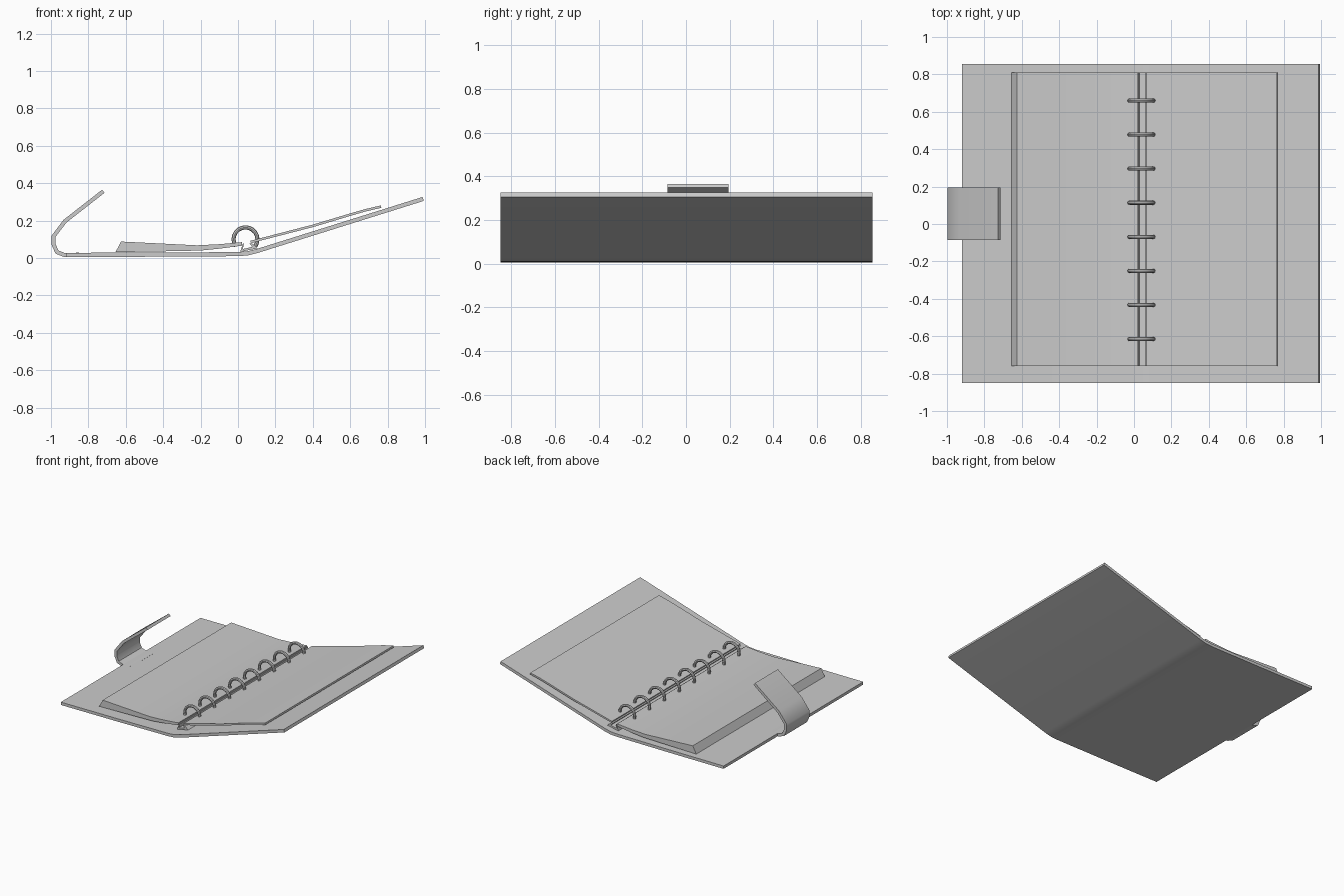
import bpy, bmesh, math
from mathutils import Vector

cube = bpy.data.objects.get("Cube")
if cube:
    bpy.data.objects.remove(cube, do_unlink=True)

grey = bpy.data.materials.new("plain grey")
grey.use_nodes = True
colour = (0.6, 0.6, 0.6, 1)
grey.diffuse_color = colour
grey.node_tree.nodes["Principled BSDF"].inputs["Base Color"].default_value = colour


def finish(name, bm):
    bmesh.ops.recalc_face_normals(bm, faces=bm.faces)
    mesh = bpy.data.meshes.new(name)
    bm.to_mesh(mesh)
    bm.free()
    mesh.materials.append(grey)
    obj = bpy.data.objects.new(name, mesh)
    bpy.context.collection.objects.link(obj)
    bpy.ops.object.select_all(action="DESELECT")
    obj.select_set(True)
    bpy.context.view_layer.objects.active = obj
    bpy.ops.object.shade_smooth_by_angle(angle=math.radians(40))
    return obj


def extrude_profile(name, profile, y0, y1):
    """Sweep an x-z outline along y."""
    bm = bmesh.new()
    face = bm.faces.new([bm.verts.new((x, y0, z)) for x, z in profile])
    out = bmesh.ops.extrude_face_region(bm, geom=[face])
    verts = [g for g in out["geom"] if isinstance(g, bmesh.types.BMVert)]
    bmesh.ops.translate(bm, verts=verts, vec=(0, y1 - y0, 0))
    return finish(name, bm)


def band(path, thickness):
    """Closed outline of an even thickness around an x-z centre line."""
    pts = [Vector(p) for p in path]
    sides = [[], []]
    for i, p in enumerate(pts):
        a = (p - pts[i - 1]).normalized() if i else (pts[1] - p).normalized()
        b = (pts[i + 1] - p).normalized() if i < len(pts) - 1 else a
        t = (a + b).normalized()
        n = Vector((-t.y, t.x)) * thickness / 2 / max(t.dot(a), 0.5)
        sides[0].append(p + n)
        sides[1].append(p - n)
    return sides[0] + sides[1][::-1]


# Cover, bent at the spine
cover = [(-0.92, 0.017), (-0.45, 0.018), (0, 0.021), (0.05, 0.025), (0.1, 0.037), (0.99, 0.316)]
extrude_profile("cover", band(cover, 0.022), -0.85, 0.855)

# Closing strap, curled over the left edge
strap = [(-0.72, 0.357), (-0.925, 0.197), (-0.987, 0.115), (-0.987, 0.075),
         (-0.968, 0.032), (-0.93, 0.017), (-0.85, 0.018)]
extrude_profile("strap", band(strap, 0.021), -0.085, 0.195)

# Thick page stack on the left, thin one on the right
left_pages = [(-0.655, 0.032), (-0.625, 0.088), (-0.42, 0.078), (-0.22, 0.068), (-0.1, 0.074),
              (0.022, 0.085), (0.02, 0.066), (-0.1, 0.05), (-0.2, 0.04), (-0.4, 0.036)]
extrude_profile("left_pages", left_pages, -0.76, 0.81)
right_pages = [(0.068, 0.086), (0.4, 0.172), (0.6, 0.232), (0.68, 0.255), (0.765, 0.275)]
extrude_profile("right_pages", band(right_pages, 0.013), -0.76, 0.81)

# Open metal channel holding the rings
channel = [(0.012, 0.033), (0.026, 0.078), (0.032, 0.078), (0.026, 0.048),
           (0.076, 0.06), (0.062, 0.076), (0.07, 0.084), (0.105, 0.052)]
extrude_profile("ring_channel", channel, -0.76, 0.81)

# Eight open rings
RING_SPAN, SIDES, STEPS, TUBE = 1.275, 8, 14, 0.011
for i in range(8):
    y = -0.615 + RING_SPAN * i / 7
    bm = bmesh.new()
    loops = []
    for s in range(STEPS + 1):
        a = math.radians(-35 + 250 * s / STEPS)
        loop = []
        for k in range(SIDES):
            b = math.tau * k / SIDES
            r = 0.064 + TUBE * math.cos(b)
            loop.append(bm.verts.new((0.04 + r * math.cos(a), y + TUBE * math.sin(b),
                                      0.1 + r * math.sin(a))))
        loops.append(loop)
    for p, q in zip(loops, loops[1:]):
        for k in range(SIDES):
            m = (k + 1) % SIDES
            bm.faces.new((p[k], p[m], q[m], q[k]))
    bm.faces.new(loops[0])
    bm.faces.new(loops[-1][::-1])
    finish(f"ring_{i + 1}", bm)
